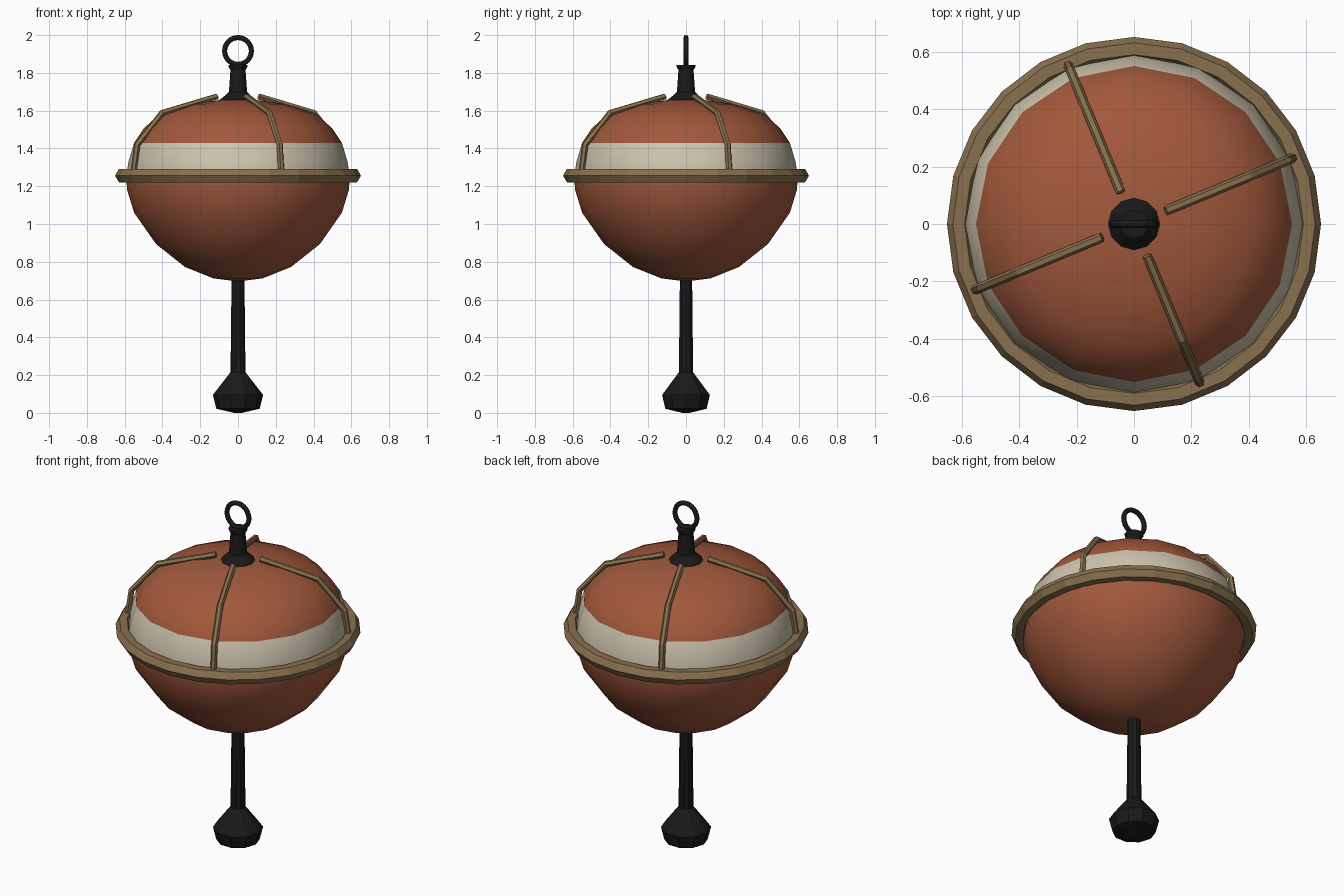
import bpy, bmesh, math
from mathutils import Vector

if "Cube" in bpy.data.objects:
    bpy.data.objects.remove(bpy.data.objects["Cube"])


def mat(name, rgb):
    m = bpy.data.materials.new(name)
    m.diffuse_color = (*rgb, 1)
    m.use_nodes = True
    m.node_tree.nodes["Principled BSDF"].inputs["Base Color"].default_value = m.diffuse_color
    return m


RED = mat("rust_red", (0.36, 0.098, 0.044))
IVORY = mat("ivory", (0.62, 0.55, 0.42))
TAN = mat("rope_tan", (0.25, 0.165, 0.078))
BLACK = mat("black_iron", (0.010, 0.010, 0.011))


def finish(bm, name, mats, smooth=None):
    bmesh.ops.recalc_face_normals(bm, faces=bm.faces[:])
    me = bpy.data.meshes.new(name)
    bm.to_mesh(me)
    bm.free()
    ob = bpy.data.objects.new(name, me)
    bpy.context.collection.objects.link(ob)
    for m in mats:
        me.materials.append(m)
    if smooth:
        bpy.ops.object.select_all(action='DESELECT')
        ob.select_set(True)
        bpy.context.view_layer.objects.active = ob
        bpy.ops.object.shade_smooth_by_angle(angle=math.radians(smooth))
    return ob


def skin(bm, loops, closed):
    # bridge consecutive vertex loops with quads
    n = len(loops[0])
    for i in range(len(loops) if closed else len(loops) - 1):
        a, b = loops[i], loops[(i + 1) % len(loops)]
        for j in range(n):
            k = (j + 1) % n
            bm.faces.new((a[j], a[k], b[k], b[j]))
    if not closed:
        bm.faces.new(loops[0])
        bm.faces.new(loops[-1])


def lathe(name, profile, sides, mats, smooth=None, rule=None):
    bm = bmesh.new()
    loops = [[bm.verts.new((r * math.cos(2 * math.pi * j / sides),
                            r * math.sin(2 * math.pi * j / sides), z))
              for j in range(sides)] for r, z in profile]
    skin(bm, loops, False)
    if rule:
        for f in bm.faces:
            f.material_index = rule(f.calc_center_median().z)
    return finish(bm, name, mats, smooth)


def torus(name, major, minor, segs, sides, z, material, upright=False, smooth=None):
    bm = bmesh.new()
    loops = []
    for i in range(segs):
        a = 2 * math.pi * i / segs
        loop = []
        for j in range(sides):
            b = 2 * math.pi * j / sides
            r, h = major + minor * math.cos(b), minor * math.sin(b)
            p = (r * math.cos(a), r * math.sin(a), h)
            if upright:
                p = (p[0], p[2], p[1])
            loop.append(bm.verts.new((p[0], p[1], p[2] + z)))
        loops.append(loop)
    skin(bm, loops, True)
    return finish(bm, name, [material], smooth)


# float body: ivory band above the rope, red elsewhere
body = [(0.008, 0.697), (0.13, 0.712), (0.28, 0.772), (0.434, 0.894), (0.55, 1.06),
        (0.587, 1.18), (0.592, 1.25), (0.58, 1.33), (0.55, 1.43),
        (0.50, 1.505), (0.42, 1.578), (0.25, 1.635), (0.10, 1.656), (0.008, 1.66)]
lathe("float_body", body, 16, [RED, IVORY], 50,
      lambda z: 1 if 1.25 < z < 1.43 else 0)

# rope belt
torus("rope_belt", 0.61, 0.041, 24, 6, 1.256, TAN)


# four rope straps from crown to belt
path = [(0.12, 1.675), (0.435, 1.588), (0.578, 1.42), (0.60, 1.265)]
for s in range(4):
    ang = math.radians(22.5 + 90 * s)
    out = Vector((math.cos(ang), math.sin(ang), 0))
    side = Vector((-math.sin(ang), math.cos(ang), 0))
    up = Vector((0, 0, 1))
    pts = [out * r + up * z for r, z in path]
    bm = bmesh.new()
    loops = []
    for i, p in enumerate(pts):
        t = (pts[min(i + 1, 3)] - pts[max(i - 1, 0)]).normalized()
        n = side.cross(t)
        loops.append([bm.verts.new(p + 0.017 * (side * math.cos(j * math.pi / 3)
                                                + n * math.sin(j * math.pi / 3)))
                      for j in range(6)])
    skin(bm, loops, False)
    finish(bm, "rope_strap_%d" % (s + 1), [TAN])

# crown fitting and lifting ring
lathe("crown_fitting", [(0.09, 1.643), (0.09, 1.658), (0.048, 1.70), (0.04, 1.815),
                        (0.05, 1.833), (0.05, 1.843)], 12, [BLACK])
torus("lifting_ring", 0.071, 0.0135, 24, 8, 1.916, BLACK, upright=True, smooth=60)

# stem and bottom weight
lathe("stem", [(0.04, 0.18), (0.034, 0.72)], 10, [BLACK])
lathe("weight", [(0.02, 0.0), (0.115, 0.022), (0.133, 0.095), (0.04, 0.215)], 10, [BLACK])
